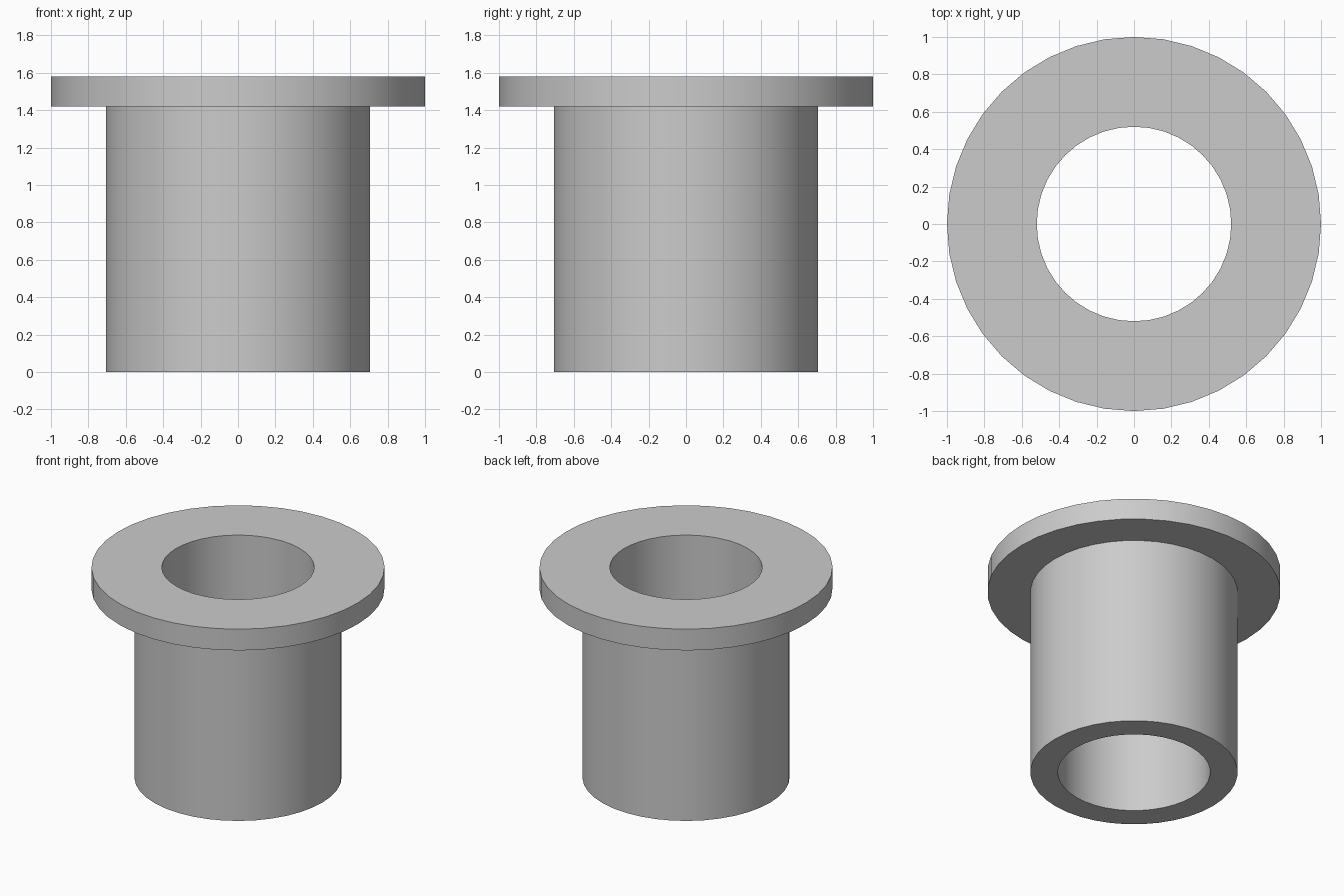
import bpy
import bmesh
from math import cos, sin, tau

cube = bpy.data.objects.get("Cube")
if cube:
    bpy.data.objects.remove(cube, do_unlink=True)

SEGMENTS = 40
BORE, BARREL, FLANGE = 0.52, 0.707, 1.0
SHOULDER, TOP = 1.42, 1.58

grey = bpy.data.materials.new("plain grey")
grey.use_nodes = True
colour = (0.6, 0.6, 0.6, 1)
grey.diffuse_color = colour
grey.node_tree.nodes["Principled BSDF"].inputs["Base Color"].default_value = colour


def revolve(name, profile):
    """Turn a closed (radius, height) profile around the z axis."""
    bm = bmesh.new()
    rings = [[bm.verts.new((r * cos(tau * i / SEGMENTS), r * sin(tau * i / SEGMENTS), z))
              for i in range(SEGMENTS)] for r, z in profile]
    for a, b in zip(rings, rings[1:] + rings[:1]):
        for i in range(SEGMENTS):
            j = (i + 1) % SEGMENTS
            bm.faces.new((a[i], a[j], b[j], b[i]))
    bmesh.ops.recalc_face_normals(bm, faces=bm.faces)
    mesh = bpy.data.meshes.new(name)
    bm.to_mesh(mesh)
    bm.free()
    mesh.materials.append(grey)
    obj = bpy.data.objects.new(name, mesh)
    bpy.context.collection.objects.link(obj)
    return obj


# Hollow barrel with a wide flange at its upper end
bushing = revolve("flanged_bushing", [
    (BORE, 0), (BARREL, 0), (BARREL, SHOULDER),
    (FLANGE, SHOULDER), (FLANGE, TOP), (BORE, TOP)])

# Smooth round walls, crisp rims
bpy.ops.object.select_all(action="DESELECT")
bushing.select_set(True)
bpy.context.view_layer.objects.active = bushing
bpy.ops.object.shade_smooth_by_angle(angle=0.6)
